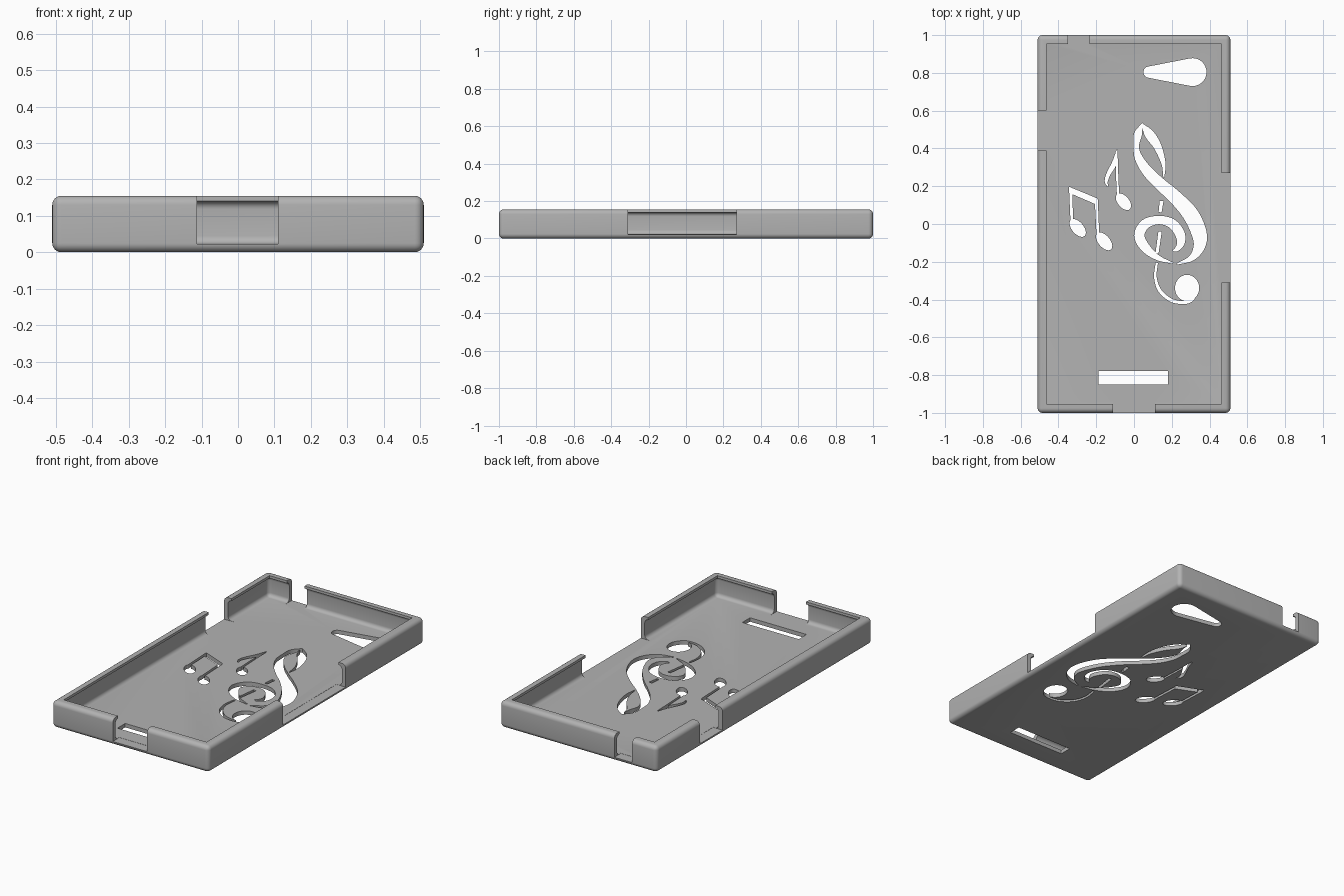
import bpy, bmesh, math
from mathutils import Vector

if "Cube" in bpy.data.objects:
    bpy.data.objects.remove(bpy.data.objects["Cube"])

grey = bpy.data.materials.new("case_grey")
grey.diffuse_color = (0.45, 0.45, 0.45, 1)
grey.use_nodes = True
grey.node_tree.nodes["Principled BSDF"].inputs["Base Color"].default_value = grey.diffuse_color
cutters = []


def finish(bm, name):
    bmesh.ops.recalc_face_normals(bm, faces=bm.faces)
    me = bpy.data.meshes.new(name)
    bm.to_mesh(me)
    bm.free()
    ob = bpy.data.objects.new(name, me)
    bpy.context.collection.objects.link(ob)
    me.materials.append(grey)
    return ob


def box(name, x0, x1, y0, y1, z0, z1, radius=0, cutter=True):
    bm = bmesh.new()
    bmesh.ops.create_cube(bm, size=1)
    for v in bm.verts:
        v.co = ((x0, x1)[v.co.x > 0], (y0, y1)[v.co.y > 0], (z0, z1)[v.co.z > 0])
    if radius:
        bmesh.ops.bevel(bm, geom=bm.edges[:], offset=radius, segments=6,
                        profile=0.5, affect='EDGES')
    ob = finish(bm, name)
    if cutter:
        cutters.append(ob)
    return ob


def prism(name, outline, z0=-0.05, z1=0.08):
    """Cutter with a flat outline, tall enough to pass through the back plate."""
    bm = bmesh.new()
    face = bm.faces.new([bm.verts.new((x, y, z0)) for x, y in outline])
    top = bmesh.ops.extrude_face_region(bm, geom=[face])["geom"]
    for v in top:
        if isinstance(v, bmesh.types.BMVert):
            v.co.z = z1
    cutters.append(finish(bm, name))


def stroke(name, pts, steps=5):
    """Ribbon along a smooth path of (x, y, half width)."""
    p = [Vector(q) for q in pts]
    p = [2 * p[0] - p[1]] + p + [2 * p[-1] - p[-2]]
    path = []
    for i in range(1, len(p) - 2):
        a, b, c, d = p[i - 1:i + 3]
        for s in range(steps):
            t = s / steps
            path.append(0.5 * (2 * b + (c - a) * t + (2 * a - 5 * b + 4 * c - d) * t * t
                               + (3 * b - a - 3 * c + d) * t ** 3))
    path.append(p[-2])
    left, right = [], []
    for i, q in enumerate(path):
        d = path[min(i + 1, len(path) - 1)] - path[max(i - 1, 0)]
        n = Vector((-d.y, d.x)).normalized() * max(q.z, 0.002)
        left.append((q.x + n.x, q.y + n.y))
        right.append((q.x - n.x, q.y - n.y))
    prism(name, left + right[::-1])


def oval(name, cx, cy, rx, ry, degrees=0, n=28):
    r = math.radians(degrees)
    pts = []
    for i in range(n):
        a = 2 * math.pi * i / n
        x, y = rx * math.cos(a), ry * math.sin(a)
        pts.append((cx + x * math.cos(r) - y * math.sin(r),
                    cy + x * math.sin(r) + y * math.cos(r)))
    prism(name, pts)


# Rounded outer shell, hollow inside, with an overhanging lip around the opening
case = box("phone_case", -0.51, 0.51, -1, 1, 0, 0.155, 0.025, cutter=False)
box("cavity", -0.485, 0.485, -0.975, 0.975, 0.023, 0.14, 0.022)
box("screen_opening", -0.463, 0.463, -0.953, 0.953, 0.08, 0.3)

# Notches through the walls
box("front_notch", -0.112, 0.11, -1.1, -0.94, 0.022, 0.3)
box("back_notch", -0.35, -0.235, 0.94, 1.1, 0.022, 0.3)
box("left_notch", -0.6, -0.45, 0.39, 0.6, 0.022, 0.3)
box("right_notch", 0.45, 0.6, -0.31, 0.27, 0.022, 0.3)

# Speaker slot and tapered camera window
prism("speaker_slot", [(-0.187, -0.85), (0.18, -0.85), (0.18, -0.778), (-0.187, -0.778)])
tilt = math.asin((0.074 - 0.03) / 0.23)
window = []
for cx, r, start, end in ((0.31, 0.074, -math.pi / 2 - tilt, math.pi / 2 + tilt),
                          (0.08, 0.03, math.pi / 2 + tilt, 1.5 * math.pi - tilt)):
    for i in range(17):
        a = start + (end - start) * i / 16
        window.append((cx + r * math.cos(a), 0.804 + r * math.sin(a)))
prism("camera_window", window)

# Treble clef
stroke("clef_top_hook", [(0.158, 0.25, 0.003), (0.156, 0.32, 0.011), (0.125, 0.41, 0.021),
                         (0.08, 0.477, 0.025), (0.042, 0.532, 0.002)])
stroke("clef_body", [(0.045, 0.533, 0.002), (0.021, 0.475, 0.021), (0.012, 0.41, 0.014),
                     (0.025, 0.35, 0.021), (0.07, 0.28, 0.028), (0.14, 0.21, 0.032),
                     (0.22, 0.14, 0.036), (0.30, 0.05, 0.042), (0.345, -0.05, 0.04),
                     (0.345, -0.12, 0.03), (0.305, -0.18, 0.016), (0.228, -0.212, 0.003)])
stroke("clef_spiral", [(0.205, -0.207, 0.003), (0.125, -0.178, 0.014), (0.06, -0.125, 0.025),
                       (0.028, -0.06, 0.027), (0.06, 0.0, 0.026), (0.13, 0.021, 0.022),
                       (0.20, 0.003, 0.025), (0.242, -0.05, 0.026), (0.248, -0.1, 0.02),
                       (0.225, -0.135, 0.011), (0.205, -0.14, 0.003)])
stroke("clef_stem_upper", [(0.146, 0.122, 0.01), (0.138, 0.062, 0.008)])
stroke("clef_stem_middle", [(0.138, -0.04, 0.009), (0.122, -0.155, 0.008)])
stroke("clef_tail", [(0.121, -0.205, 0.006), (0.113, -0.28, 0.007), (0.135, -0.35, 0.009),
                     (0.19, -0.4, 0.009), (0.25, -0.416, 0.008), (0.3, -0.408, 0.007),
                     (0.33, -0.37, 0.006)])
oval("clef_ball", 0.281, -0.339, 0.064, 0.07)

# Pair of joined notes
prism("note_beam", [(-0.343, 0.197), (-0.193, 0.135), (-0.193, 0.1), (-0.343, 0.165)])
stroke("pair_left_stem", [(-0.336, 0.19, 0.008), (-0.328, -0.01, 0.007)])
stroke("pair_right_stem", [(-0.2, 0.132, 0.008), (-0.19, -0.08, 0.007)])
oval("pair_left_head", -0.298, -0.021, 0.056, 0.031, -50)
oval("pair_right_head", -0.158, -0.092, 0.056, 0.031, -50)

# Single note with a flag
stroke("single_flag", [(-0.09, 0.392, 0.002), (-0.103, 0.325, 0.013), (-0.135, 0.265, 0.011),
                       (-0.147, 0.225, 0.008), (-0.138, 0.198, 0.002)])
stroke("single_stem", [(-0.092, 0.385, 0.005), (-0.09, 0.28, 0.006), (-0.083, 0.12, 0.006)])
oval("single_head", -0.056, 0.118, 0.052, 0.03, -50)

# Cut everything out of the case, then drop the cutters
bpy.context.view_layer.objects.active = case
case.select_set(True)
for c in cutters:
    mod = case.modifiers.new(c.name, 'BOOLEAN')
    mod.operation = 'DIFFERENCE'
    mod.solver = 'EXACT'
    mod.object = c
    bpy.ops.object.modifier_apply(modifier=mod.name)
for c in cutters:
    bpy.data.objects.remove(c)
bpy.ops.object.shade_smooth_by_angle(angle=math.radians(30))
